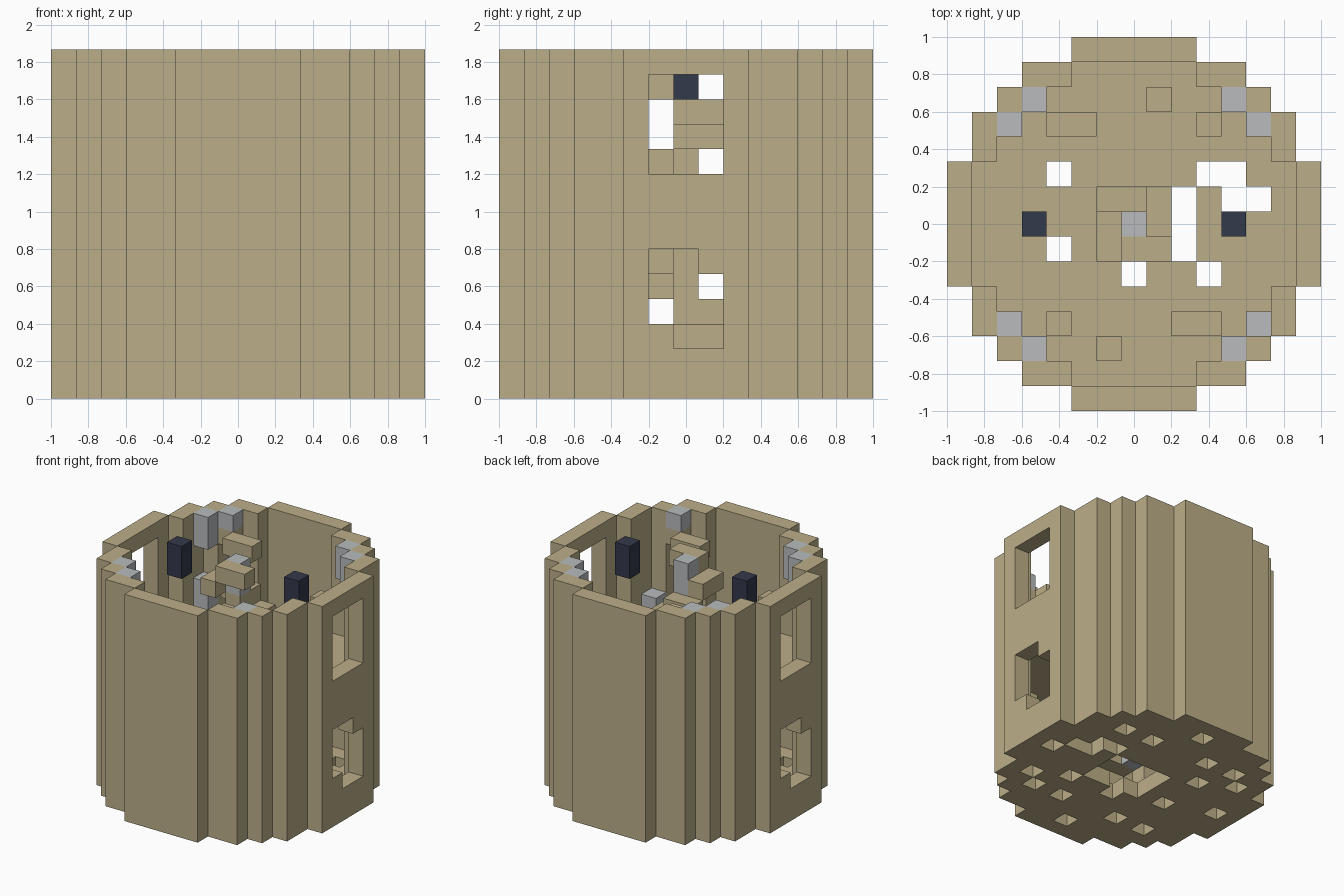
import bpy
import bmesh
from mathutils import Vector

if "Cube" in bpy.data.objects:
    bpy.data.objects.remove(bpy.data.objects["Cube"], do_unlink=True)

N, H = 15, 14
S = 2 / N
MID = 7
solid = {}  # block position -> part name


def material(name, rgb):
    m = bpy.data.materials.new(name)
    m.use_nodes = True
    m.diffuse_color = (*rgb, 1)
    m.node_tree.nodes["Principled BSDF"].inputs["Base Color"].default_value = (*rgb, 1)
    return m


sandstone = material("sandstone", (0.50, 0.425, 0.25))
pale_grey = material("pale grey", (0.48, 0.50, 0.51))
dark_navy = material("dark navy", (0.034, 0.041, 0.07))


def fill(part, columns, levels):
    for i, j in columns:
        for k in levels:
            solid[i, j, k] = part


def turned(i, j):
    return N - 1 - i, N - 1 - j


def both(columns):
    return list(columns) + [turned(*c) for c in columns]


# Stepped round footprint, given as half width for each row
half_width = [7, 7, 7, 6, 6, 5, 4, 2]
disc = {(i, j) for i in range(N) for j in range(N)
        if abs(i - MID) <= half_width[abs(j - MID)]}
rim = {(i, j) for i, j in disc
       if not {(i + 1, j), (i - 1, j), (i, j + 1), (i, j - 1)} <= disc}
inside = disc - rim

# Outer wall
fill("tower_wall", rim, range(H))

# Windows, the same on both sides after a half turn
for j in (6, 7, 8):
    for k in range(2, 13):
        upper = k >= 9
        lower = k <= 5 and (j, k) not in ((6, 2), (8, 5))
        if upper or lower:
            for c in both([(N - 1, j)]):
                solid.pop((*c, k), None)

# Broken floors
shafts = {(4, 9), (4, 6), (10, 9), (11, 9), (11, 8), (12, 8), (10, 5), (7, 5)}
shafts |= {(9, j) for j in (6, 7, 8)}
stairwell = {(i, j) for i in (6, 7, 8) for j in (6, 7, 8)}
pits = set(both([(11, 11), (11, 3), (7, 13), (13, 7), (9, 11), (5, 11), (2, 10)]))
fill("ground_floor", inside - shafts - pits - stairwell, [0])
fill("upper_floor", inside - shafts - stairwell, [MID])
for c in pits & rim:
    solid.pop((*c, 0), None)

# Spiral stair winding round the central column
steps = [[(6, 6), (6, 7)], [(8, 6), (7, 6)], [(8, 8), (8, 7)], [(6, 8), (7, 8)]]
for k in range(1, H):
    fill("spiral_stair", steps[k % 4], [k])
fill("central_column", [(MID, MID)], range(3, 12))
fill("column_caps", [(MID, MID)], (1, 2, 12, 13))

# Wall ledges
fill("wall_ledges", both([(4, 11), (5, 11)]), [12])
fill("wall_ledges", both([(10, 11)]), [10])
fill("wall_ledges", both([(3, 12)]), [12])
fill("wall_ledges", both([(8, 12)]), [8])

# Corner blocks and hanging lamps
fill("corner_blocks", both([(3, 12)]), [13])
fill("corner_blocks", both([(11, 12), (12, 11)]) + [(2, 11)], (12, 13))
fill("corner_blocks", [(2, 11)], (8, 9))
fill("corner_blocks", [(12, 3)], [8])
fill("hanging_lamps", both([(11, 7)]), (12, 13))

colours = {"column_caps": pale_grey, "corner_blocks": pale_grey,
           "hanging_lamps": dark_navy}


def build(part):
    """Skin the exposed sides of one part's blocks and merge flat areas."""
    bm = bmesh.new()
    for (i, j, k), owner in solid.items():
        if owner != part:
            continue
        centre = Vector((i - MID, j - MID, k + 0.5))
        for axis in range(3):
            for sign in (1, -1):
                n = Vector((0, 0, 0))
                n[axis] = sign
                if (i + int(n.x), j + int(n.y), k + int(n.z)) in solid:
                    continue
                u = Vector((0, 0, 0))
                u[(axis + 1) % 3] = 1
                v = n.cross(u)
                ring = (-u - v, u - v, u + v, v - u)
                bm.faces.new([bm.verts.new((centre + (n + r) / 2) * S) for r in ring])
    bmesh.ops.remove_doubles(bm, verts=bm.verts[:], dist=S / 100)
    bmesh.ops.dissolve_limit(bm, angle_limit=0.01, verts=bm.verts[:], edges=bm.edges[:])
    mesh = bpy.data.meshes.new(part)
    bm.to_mesh(mesh)
    bm.free()
    mesh.materials.append(colours.get(part, sandstone))
    bpy.context.collection.objects.link(bpy.data.objects.new(part, mesh))


for part in sorted(set(solid.values())):
    build(part)
